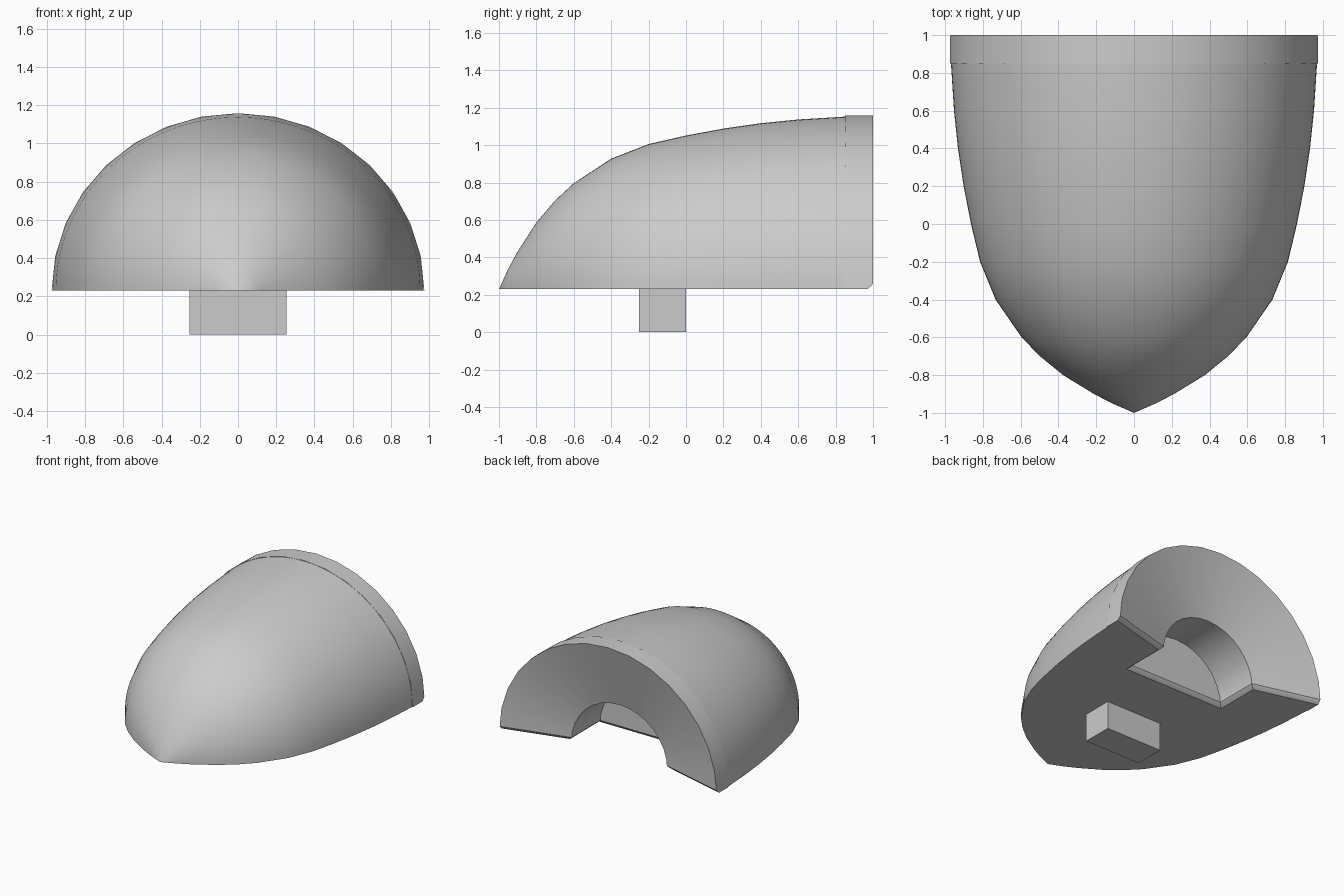
import bpy, bmesh, math

if "Cube" in bpy.data.objects:
    bpy.data.objects.remove(bpy.data.objects["Cube"], do_unlink=True)

BASE_Z = 0.23     # height of the flat underside
SQUASH = 0.952    # half dome is slightly lower than it is wide

grey = bpy.data.materials.new("plain_grey")
grey.use_nodes = True
colour = (0.6, 0.6, 0.6, 1)
grey.diffuse_color = colour
grey.node_tree.nodes["Principled BSDF"].inputs["Base Color"].default_value = colour


def half_revolve(bm, profile, steps):
    """Sweep (y, radius) points half a turn about the y axis; return the two end rows."""
    poles = {y: bm.verts.new((0, y, BASE_Z)) for y, r in profile if r == 0}
    rows = []
    for i in range(steps + 1):
        a = math.pi * i / steps
        c, s = math.cos(a), math.sin(a) if i < steps else 0
        rows.append([poles[y] if r == 0 else
                     bm.verts.new((r * c, y, BASE_Z + r * s * SQUASH)) for y, r in profile])
    for a, b in zip(rows, rows[1:]):
        for j in range(len(profile) - 1):
            corners = list(dict.fromkeys([a[j], a[j + 1], b[j + 1], b[j]]))
            bm.faces.new(corners)
    return rows[0], rows[-1]


def finish(bm, name):
    bmesh.ops.recalc_face_normals(bm, faces=bm.faces[:])
    mesh = bpy.data.meshes.new(name)
    bm.to_mesh(mesh)
    bm.free()
    mesh.materials.append(grey)
    ob = bpy.data.objects.new(name, mesh)
    bpy.context.collection.objects.link(ob)
    return ob


# Dome with raised rear band, dished back and half-round recess
nose = [(-1, 0), (-.95, .115), (-.9, .212), (-.8, .375), (-.7, .498), (-.6, .595),
        (-.4, .733), (-.2, .815), (0, .863), (.2, .902), (.4, .932), (.6, .953), (.85, .969)]
rear = [(.85, .94), (.85, .975), (1, .975), (.855, .43), (.49, .43), (.49, 0)]

bm = bmesh.new()
n0, n1 = half_revolve(bm, nose, 64)
r0, r1 = half_revolve(bm, rear, 16)

# Flat underside joining both ends of the sweep
bm.faces.new(n0 + r0[1:] + r1[1:-1][::-1] + n1[1:][::-1])
bmesh.ops.recalc_face_normals(bm, faces=bm.faces[:])

# Small hollow chamfer along the rear edges of the underside
edges = [bm.edges.get(pair) for row in (r0, r1) for pair in zip(row[2:], row[3:])]
bmesh.ops.bevel(bm, geom=edges, offset=0.03, offset_type='OFFSET', segments=3,
                profile=0.3, affect='EDGES', clamp_overlap=True)

shell = finish(bm, "shell")
bpy.ops.object.select_all(action='DESELECT')
shell.select_set(True)
bpy.context.view_layer.objects.active = shell
bpy.ops.object.shade_smooth_by_angle(angle=math.radians(30))

# Mounting block under the shell
bm = bmesh.new()
bmesh.ops.create_cube(bm, size=1)
for v in bm.verts:
    v.co = (v.co.x * 0.51, v.co.y * 0.25 - 0.125, (v.co.z + 0.5) * BASE_Z)
finish(bm, "mounting_block")
